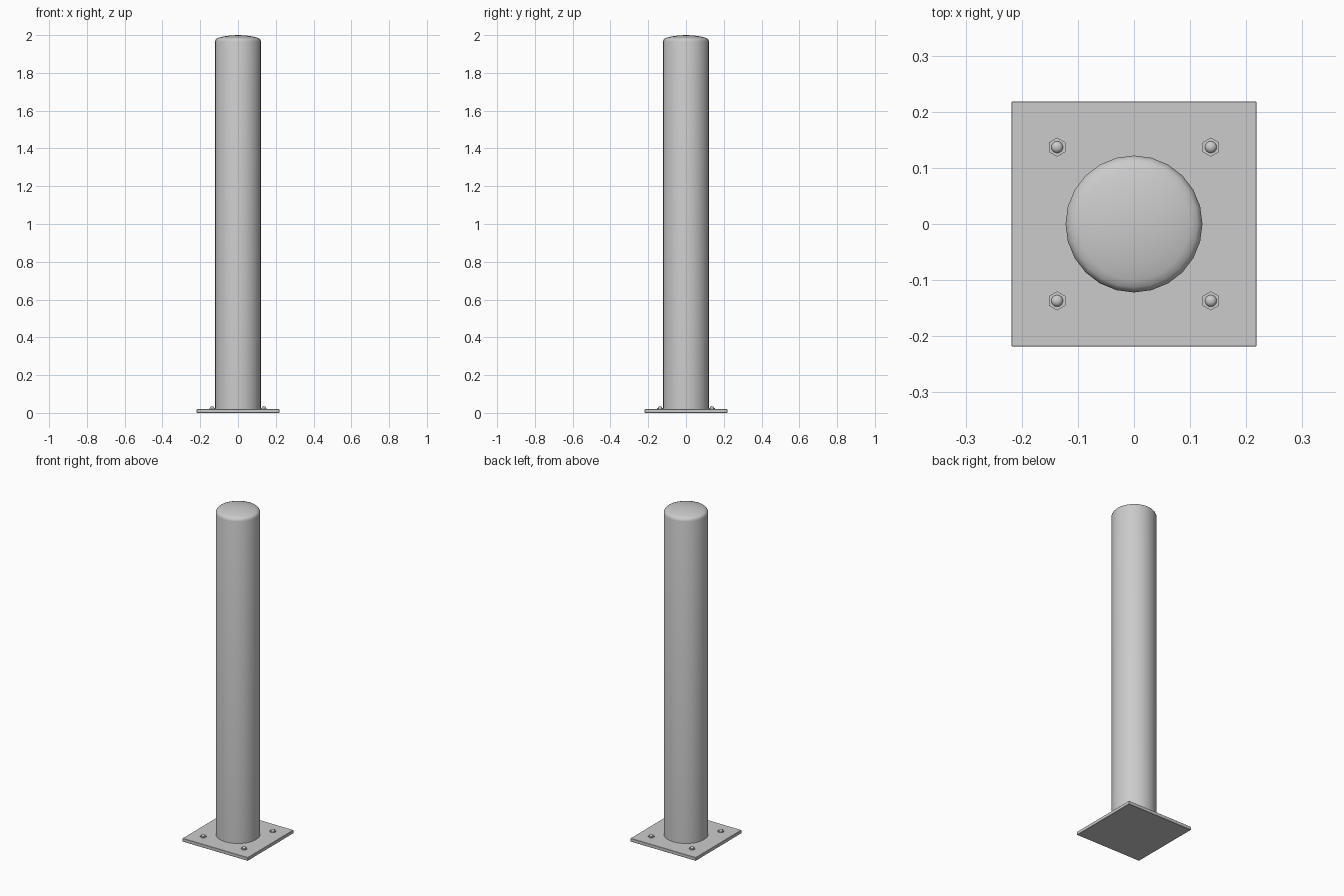
import bpy, bmesh, math

if "Cube" in bpy.data.objects:
    bpy.data.objects.remove(bpy.data.objects["Cube"])

PLATE_TOP = 0.02


def finish(name, bm, smooth=True):
    bmesh.ops.recalc_face_normals(bm, faces=bm.faces)
    mesh = bpy.data.meshes.new(name)
    bm.to_mesh(mesh)
    bm.free()
    obj = bpy.data.objects.new(name, mesh)
    bpy.context.collection.objects.link(obj)
    if smooth:
        bpy.ops.object.select_all(action='DESELECT')
        obj.select_set(True)
        bpy.context.view_layer.objects.active = obj
        bpy.ops.object.shade_smooth_by_angle(angle=math.radians(40))
    return obj


def lathe(name, profile, sides, x=0, y=0, turn=0, smooth=True):
    """Revolve (radius, z) points about a vertical axis; radius 0 makes a tip."""
    bm = bmesh.new()
    rings = []
    for r, z in profile:
        if r == 0:
            rings.append([bm.verts.new((x, y, z))] * sides)
        else:
            rings.append([bm.verts.new((x + r * math.cos(turn + math.tau * i / sides),
                                        y + r * math.sin(turn + math.tau * i / sides), z))
                          for i in range(sides)])
    for a, b in zip(rings, rings[1:]):
        for i in range(sides):
            j = (i + 1) % sides
            bm.faces.new(list(dict.fromkeys((a[i], a[j], b[j], b[i]))))
    return finish(name, bm, smooth)


# Square base plate with a slight edge bevel
bm = bmesh.new()
bmesh.ops.create_cube(bm, size=1)
for v in bm.verts:
    v.co.x *= 0.437
    v.co.y *= 0.437
    v.co.z = (v.co.z + 0.5) * PLATE_TOP
bmesh.ops.bevel(bm, geom=bm.edges[:], offset=0.0015, segments=1, affect='EDGES')
finish("base_plate", bm, smooth=False)

# Round post with a shallow domed cap
lathe("post", [(0.122, PLATE_TOP), (0.122, 1.966), (0.1195, 1.975), (0.113, 1.982),
               (0.100, 1.987), (0.075, 1.993), (0.040, 1.998), (0, 2.0)], 24)

# Four hex nuts with domed bolt ends
for ix, sx in enumerate((-1, 1)):
    for iy, sy in enumerate((-1, 1)):
        x, y, tag = 0.137 * sx, 0.137 * sy, f"{ix}{iy}"
        lathe("hex_nut_" + tag, [(0.017, PLATE_TOP), (0.017, 0.026), (0, 0.026)],
              6, x, y, math.pi / 6, smooth=False)
        lathe("bolt_end_" + tag, [(0.0105, 0.025), (0.0105, 0.028), (0.009, 0.032),
                                  (0.005, 0.0345), (0, 0.0355)], 16, x, y)
